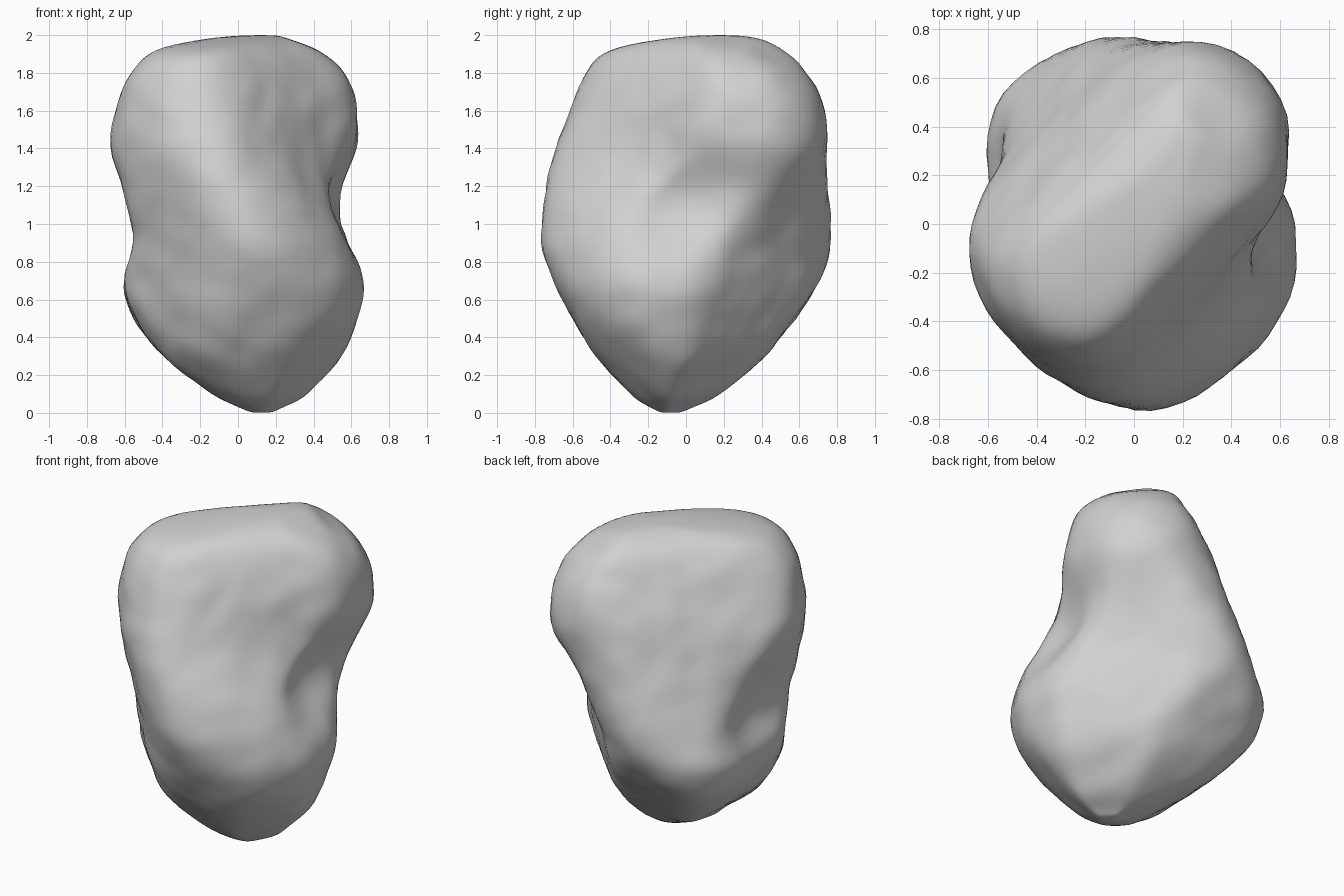
import bpy, bmesh, math
from mathutils import Vector, noise

cube = bpy.data.objects.get("Cube")
if cube:
    bpy.data.objects.remove(cube, do_unlink=True)

# Cross-sections of the boulder: height, then how far it reaches
# towards E, NE, N, NW, W, SW, S and SE
SECTIONS = [
    (0, .17, .06, -.03, -.1, -.08, .01, .13, .2),
    (.03, .26, .11, .04, -.03, 0, .08, .19, .25),
    (.1, .39, .23, .18, .14, .14, .23, .3, .35),
    (.3, .57, .41, .42, .51, .39, .45, .48, .53),
    (.5, .65, .49, .58, .7, .56, .54, .6, .67),
    (.7, .68, .54, .72, .78, .64, .57, .7, .72),
    (.9, .63, .58, .79, .72, .6, .6, .78, .7),
    (1.15, .6, .69, .77, .63, .63, .66, .78, .61),
    (1.4, .66, .82, .75, .54, .68, .7, .71, .48),
    (1.6, .65, .81, .74, .46, .66, .68, .63, .4),
    (1.8, .57, .7, .67, .36, .59, .63, .54, .32),
    (1.92, .43, .52, .54, .28, .46, .5, .41, .24),
    (1.98, .27, .43, .4, .18, .18, .14, .12, .14),
    (2, .2, .28, .26, .1, -.04, -.14, -.1, .02),
]
# Hollows between the lobes: centre, radius, depth
HOLLOWS = [
    ((.5, -.05, 1.2), .32, .15),
    ((-.55, .12, .92), .28, .09),
]
STEPS = 5        # rings per section
SPOKES = 72      # points per ring
HARDNESS = 14    # how tightly a ring follows its eight sides
SIDES = [Vector((math.cos(i * math.pi / 4), math.sin(i * math.pi / 4)))
         for i in range(8)]


def blend(a, b, c, d, t):
    # smooth curve from b to c
    return b + 0.5 * t * (c - a + t * (2 * a - 5 * b + 4 * c - d
                                       + t * (3 * (b - c) + d - a)))


def axis_at(z):
    # the core leans off centre at both tips
    foot = max(0, 1 - z / 0.5)
    crown = max(0, (z - 1.6) / 0.4)
    return Vector((0.12, -0.08)) * foot + Vector((0.12, 0.18)) * crown


def ring(section):
    # rounded eight-sided outline of one section
    z, reaches = section[0], section[1:]
    centre = axis_at(z)
    points = []
    for i in range(SPOKES):
        angle = i * math.tau / SPOKES
        ray = Vector((math.cos(angle), math.sin(angle)))
        total = 0
        for side, reach in zip(SIDES, reaches):
            gap = max(reach - centre.dot(side), 0.02)
            total += (max(0, ray.dot(side)) / gap) ** HARDNESS
        flat = centre + ray * total ** (-1 / HARDNESS)
        points.append(Vector((flat.x, flat.y, z)))
    return points


# Boulder body: loft through the sections
bm = bmesh.new()
rings = []
last = len(SECTIONS) - 1
for k in range(last * STEPS + 1):
    s = min(k // STEPS, last - 1)
    t = k / STEPS - s
    near = [SECTIONS[min(max(s + j, 0), last)] for j in (-1, 0, 1, 2)]
    section = [blend(*values, t) for values in zip(*near)]
    rings.append([bm.verts.new(p) for p in ring(section)])
for lower, upper in zip(rings, rings[1:]):
    for i in range(SPOKES):
        j = (i + 1) % SPOKES
        bm.faces.new((lower[i], lower[j], upper[j], upper[i]))

# Close the foot and the crown
caps = [bm.faces.new(rings[0][::-1]), bm.faces.new(rings[-1])]
bmesh.ops.poke(bm, faces=caps)

# Press in the hollows, then soften
bm.normal_update()
for v in bm.verts:
    press = sum(depth * math.exp(-((v.co - Vector(c)).length / radius) ** 2)
                for c, radius, depth in HOLLOWS)
    v.co -= v.normal * press
for _ in range(4):
    bmesh.ops.smooth_vert(bm, verts=bm.verts, factor=0.5,
                          use_axis_x=True, use_axis_y=True, use_axis_z=True)

# Gentle weathering, fading out at both tips
bm.normal_update()
for v in bm.verts:
    fade = min(1, v.co.z / 0.2, (2 - v.co.z) / 0.2)
    lumps = 0.012 * noise.noise(v.co * 3) + 0.01 * noise.noise(v.co * 7)
    v.co += v.normal * lumps * max(0, fade)

mesh = bpy.data.meshes.new("boulder")
bm.to_mesh(mesh)
bm.free()
boulder = bpy.data.objects.new("boulder", mesh)
bpy.context.collection.objects.link(boulder)

# Plain grey stone
stone = bpy.data.materials.new("grey_stone")
stone.use_nodes = True
grey = (0.64, 0.64, 0.64, 1)
stone.diffuse_color = grey
stone.node_tree.nodes["Principled BSDF"].inputs["Base Color"].default_value = grey
mesh.materials.append(stone)

bpy.context.view_layer.objects.active = boulder
boulder.select_set(True)
bpy.ops.object.shade_smooth_by_angle(angle=math.radians(40))
